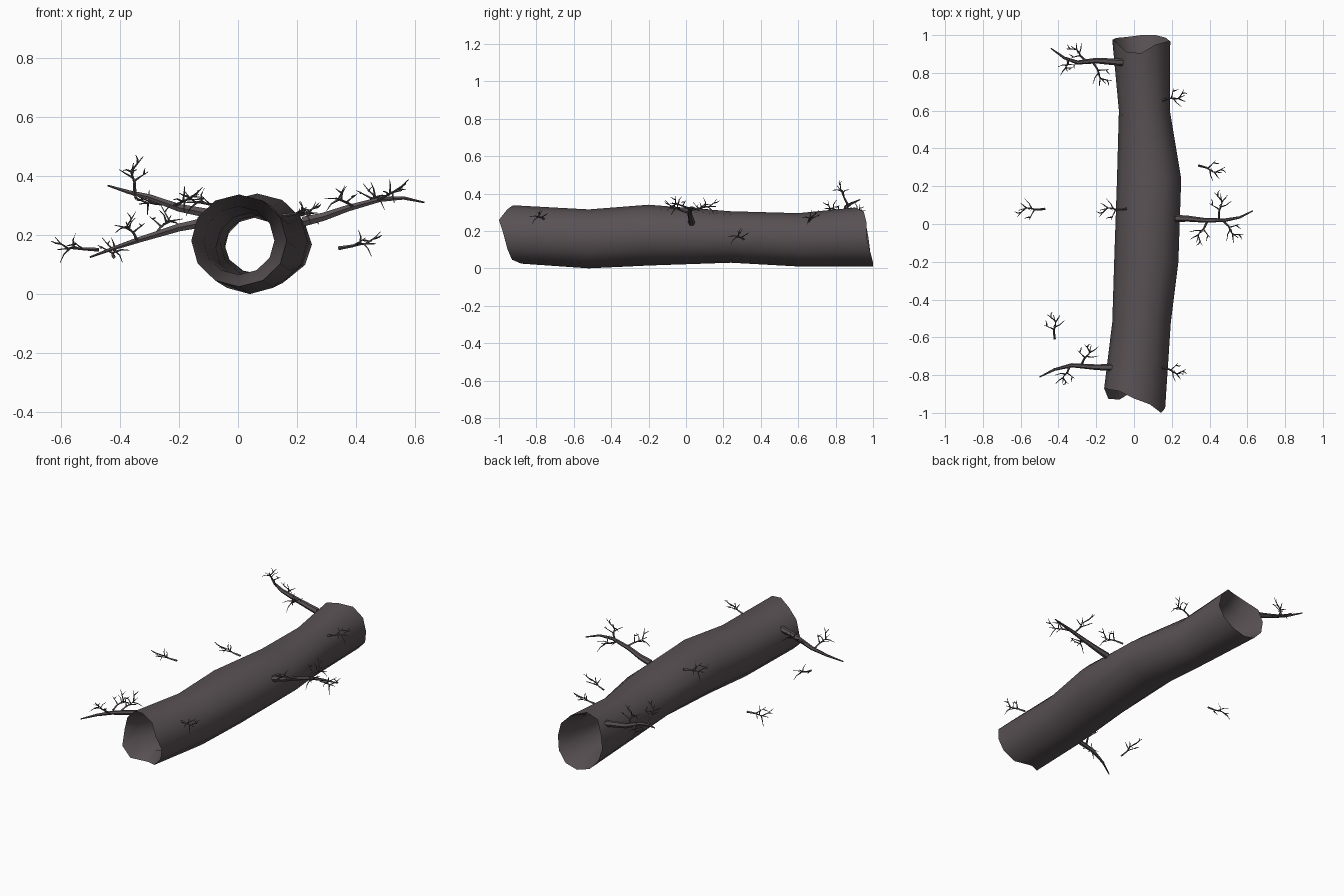
import bpy, bmesh, math
from mathutils import Vector

bark = bpy.data.materials.new("dark bark")
bark.diffuse_color = (0.10, 0.083, 0.088, 1)


def finish(name, bm):
    bmesh.ops.recalc_face_normals(bm, faces=bm.faces)
    me = bpy.data.meshes.new(name)
    bm.to_mesh(me)
    bm.free()
    me.materials.append(bark)
    ob = bpy.data.objects.new(name, me)
    bpy.context.collection.objects.link(ob)
    bpy.ops.object.select_all(action='DESELECT')
    ob.select_set(True)
    bpy.context.view_layer.objects.active = ob
    bpy.ops.object.shade_smooth_by_angle(angle=math.radians(45))
    return ob


def bridge(bm, a, b):
    n = len(a)
    for i in range(n):
        bm.faces.new((a[i], a[(i + 1) % n], b[(i + 1) % n], b[i]))


def tube(bm, pts, r0, r1, n=5):
    """Tapered limb along a path, capped at both ends."""
    pts = [Vector(p) for p in pts]
    rings = []
    for i, p in enumerate(pts):
        d = (pts[min(i + 1, len(pts) - 1)] - pts[max(i - 1, 0)]).normalized()
        ref = Vector((0, 0, 1)) if abs(d.z) < 0.9 else Vector((1, 0, 0))
        s = d.cross(ref).normalized()
        u = s.cross(d)
        r = r0 + (r1 - r0) * i / (len(pts) - 1)
        rings.append([bm.verts.new(p + r * (s * math.cos(k * math.tau / n) + u * math.sin(k * math.tau / n)))
                      for k in range(n)])
    for a, b in zip(rings, rings[1:]):
        bridge(bm, a, b)
    bm.faces.new(rings[0])
    bm.faces.new(rings[-1])


# Hollow log: sections as y, left x, right x, bottom z, top z
SIDES = 12
sections = [(-0.93, -0.158, 0.165, 0.025, 0.337), (-0.52, -0.115, 0.195, 0.0, 0.315),
            (-0.2, -0.105, 0.235, 0.015, 0.34), (0.24, -0.09, 0.25, 0.03, 0.305),
            (0.6, -0.08, 0.19, 0.01, 0.295), (0.96, -0.115, 0.192, 0.01, 0.325)]
# broken rims: y for each side, going round from +x over the top
front_rim = [-0.975, -1.0, -0.955, -0.925, -0.885, -0.875, -0.87, -0.925, -0.93, -0.88, -0.93, -0.955]
back_rim = [0.965, 0.965, 0.95, 0.905, 0.91, 0.96, 0.975, 0.985, 0.99, 1.0, 1.0, 0.985]


def log_ring(bm, sec, scale, ys):
    y, x0, x1, z0, z1 = sec
    ring = []
    for k in range(SIDES):
        a = k * math.tau / SIDES
        ring.append(bm.verts.new(((x0 + x1) / 2 + (x1 - x0) / 2 * scale * math.cos(a), ys[k],
                                  (z0 + z1) / 2 + (z1 - z0) / 2 * scale * math.sin(a))))
    return ring


bm = bmesh.new()
loops = []
last = len(sections) - 1
for i, s in enumerate(sections):
    ys = front_rim if i == 0 else back_rim if i == last else [s[0]] * SIDES
    loops.append(log_ring(bm, s, 1, ys))
for i in range(last, -1, -1):
    s = sections[i]
    y = s[0] + (0.12 if i == 0 else -0.12 if i == last else 0)
    loops.append(log_ring(bm, s, 0.74, [y] * SIDES))
for a, b in zip(loops, loops[1:] + loops[:1]):
    bridge(bm, a, b)
finish("hollow_log", bm)

# Main branches
branches = {
    "branch_back_left": [(-0.06, 0.855, 0.265), (-0.2, 0.865, 0.292), (-0.3, 0.855, 0.328),
                         (-0.37, 0.88, 0.345), (-0.44, 0.93, 0.367)],
    "branch_front_left": [(-0.1, -0.76, 0.245), (-0.2, -0.758, 0.225), (-0.33, -0.748, 0.185),
                          (-0.42, -0.77, 0.155), (-0.5, -0.81, 0.125)],
    "branch_right": [(0.22, 0.03, 0.245), (0.29, 0.028, 0.262), (0.37, 0.02, 0.29),
                     (0.48, 0.02, 0.32), (0.56, 0.035, 0.325), (0.63, 0.07, 0.31)],
}
for name, path in branches.items():
    bm = bmesh.new()
    tube(bm, path, 0.019, 0.003, 6)
    finish(name, bm)

# Twig pattern: shoots as local paths (along, sideways, up), unit stem length
stem = [(0, 0, 0), (0.35, 0.03, 0.03), (0.65, -0.04, 0.06), (1.0, 0.05, 0.04)]
shoots = [[(0.4, 0.02, 0.04), (0.5, 0.2, 0.12), (0.6, 0.42, 0.22)],
          [(0.5, 0, 0.05), (0.6, -0.2, 0.1), (0.78, -0.4, 0.06)],
          [(0.6, -0.03, 0.06), (0.62, 0.0, 0.25), (0.55, 0.06, 0.42)],
          [(0.75, -0.02, 0.06), (0.92, 0.15, 0.18), (1.05, 0.3, 0.34)],
          [(0.7, -0.03, 0.06), (0.85, -0.15, -0.08), (0.95, -0.22, -0.28)],
          [(0.92, 0.15, 0.18), (1.05, 0.15, 0.2), (1.15, 0.1, 0.25)],
          [(0.55, 0.31, 0.17), (0.67, 0.32, 0.14), (0.78, 0.36, 0.12)]]


def twig(name, base, tip):
    base, tip = Vector(base), Vector(tip)
    d = tip - base
    size = d.length
    d.normalize()
    s = Vector((0, 0, 1)).cross(d).normalized()
    u = d.cross(s)

    def place(path):
        return [base + size * (d * a + s * b + u * c) for a, b, c in path]
    bm = bmesh.new()
    tube(bm, place(stem), 0.0065, 0.0015, 4)
    for sh in shoots:
        tube(bm, place(sh), 0.004, 0.001, 4)
    finish(name, bm)


twigs = [
    # on the back left branch
    ((-0.35, 0.865, 0.34), (-0.36, 0.805, 0.44)),
    ((-0.22, 0.86, 0.298), (-0.155, 0.74, 0.315)),
    ((-0.25, 0.86, 0.305), (-0.33, 0.945, 0.30)),
    # on the front left branch
    ((-0.28, -0.75, 0.2), (-0.22, -0.645, 0.26)),
    ((-0.34, -0.75, 0.18), (-0.385, -0.845, 0.24)),
    # on the right branch
    ((0.39, 0.02, 0.295), (0.325, -0.095, 0.32)),
    ((0.45, 0.02, 0.312), (0.465, 0.16, 0.325)),
    ((0.47, 0.02, 0.318), (0.55, -0.08, 0.345)),
    # on the log
    ((0.15, -0.76, 0.265), (0.26, -0.8, 0.27)),
    ((0.15, 0.655, 0.25), (0.27, 0.675, 0.27)),
    ((-0.04, 0.08, 0.295), (-0.18, 0.08, 0.305)),
    # loose twigs beside it
    ((-0.47, 0.08, 0.15), (-0.61, 0.08, 0.145)),
    ((-0.42, -0.61, 0.125), (-0.42, -0.48, 0.145)),
    ((0.34, 0.31, 0.155), (0.465, 0.265, 0.165)),
]
for i, (a, b) in enumerate(twigs):
    twig("twig_%d" % (i + 1), a, b)
